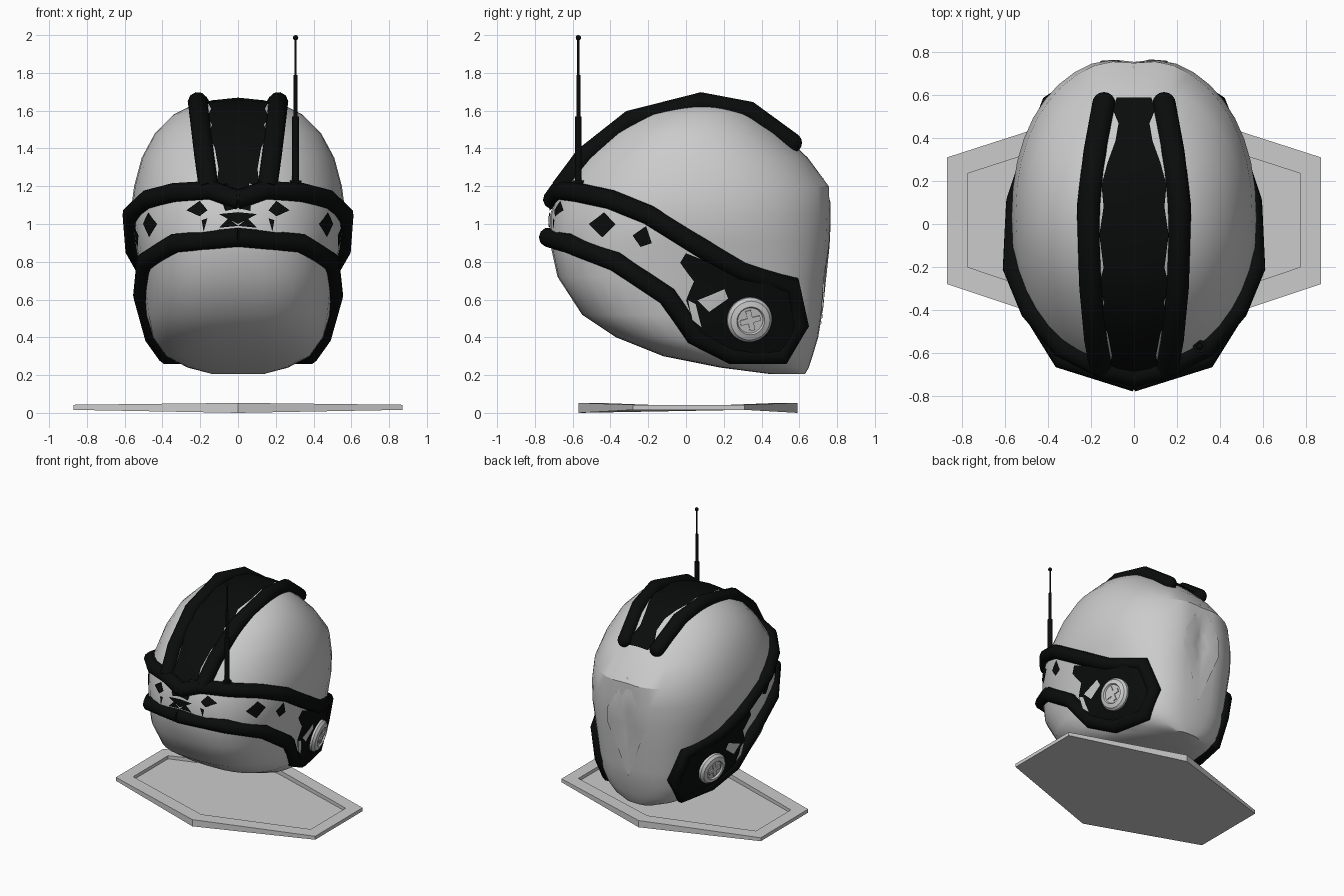
import bpy, bmesh, math
from mathutils import Vector, Matrix
from mathutils.bvhtree import BVHTree

if "Cube" in bpy.data.objects:
    bpy.data.objects.remove(bpy.data.objects["Cube"])

black = bpy.data.materials.new("black_trim")
black.diffuse_color = (0.003, 0.0035, 0.0035, 1)
black.use_nodes = True
black.node_tree.nodes["Principled BSDF"].inputs["Base Color"].default_value = black.diffuse_color


def finish(name, bm, mat=None, angle=35, normals=True):
    if normals:
        bmesh.ops.recalc_face_normals(bm, faces=bm.faces)
    me = bpy.data.meshes.new(name)
    bm.to_mesh(me)
    bm.free()
    ob = bpy.data.objects.new(name, me)
    bpy.context.collection.objects.link(ob)
    if mat:
        me.materials.append(mat)
    bpy.ops.object.select_all(action='DESELECT')
    ob.select_set(True)
    bpy.context.view_layer.objects.active = ob
    bpy.ops.object.shade_smooth_by_angle(angle=math.radians(angle))
    return ob


def spow(v, p):
    return math.copysign(abs(v) ** p, v)


# Helmet shell: stacked superellipse sections (z, front y, back y, half width, exponent)
rows = [(0.205, 0.45, 0.63, 0.15, 2.5), (0.24, 0.18, 0.65, 0.30, 2.5), (0.30, -0.12, 0.67, 0.41, 2.6),
        (0.40, -0.37, 0.70, 0.465, 2.8), (0.52, -0.55, 0.72, 0.49, 2.8), (0.72, -0.68, 0.74, 0.51, 2.7),
        (0.90, -0.72, 0.77, 0.545, 2.4), (1.05, -0.72, 0.78, 0.57, 2.2), (1.20, -0.67, 0.77, 0.55, 2.15),
        (1.35, -0.56, 0.65, 0.51, 2.1), (1.48, -0.43, 0.51, 0.44, 2.1), (1.58, -0.28, 0.39, 0.34, 2.1),
        (1.63, -0.13, 0.29, 0.24, 2.0)]
SEG = 40
bm = bmesh.new()
rings = []
for z, f, b, w, n in rows:
    ring = []
    for i in range(SEG):
        a = 2 * math.pi * i / SEG
        x = w * spow(math.cos(a), 2 / n)
        y = (f + b) / 2 + (b - f) / 2 * spow(math.sin(a), 2 / n)
        low = min(1, max(0, (0.85 - z) / 0.4))
        x *= 1 - 0.11 * low * min(1, max(0, (y + 0.05) / 0.4))   # narrower behind the jaw
        if y > 0.3:                                              # shallow valley down the back
            y -= 0.045 * max(0, 1 - abs(x) / 0.14) * max(0, 1 - abs(z - 0.97) / 0.42)
        ring.append(bm.verts.new((x, y, z)))
    rings.append(ring)
for r0, r1 in zip(rings, rings[1:]):
    for i in range(SEG):
        j = (i + 1) % SEG
        bm.faces.new((r0[i], r0[j], r1[j], r1[i]))
top = bm.verts.new((0, 0.08, 1.655))
for i in range(SEG):
    bm.faces.new((rings[-1][i], rings[-1][(i + 1) % SEG], top))
bm.faces.new(rings[0][::-1])
bmesh.ops.recalc_face_normals(bm, faces=bm.faces)
bvh = BVHTree.FromBMesh(bm)
finish("helmet_shell", bm, angle=30)


def near(p, off):
    loc, nor, _, _ = bvh.find_nearest(Vector(p))
    return loc + nor * off


def cast(p, d, off):
    loc, nor, _, _ = bvh.ray_cast(Vector(p), Vector(d))
    return loc + nor * off if loc else near(p, off)


def tube(name, pts, r):
    cu = bpy.data.curves.new(name, 'CURVE')
    cu.dimensions = '3D'
    cu.bevel_depth, cu.bevel_resolution, cu.use_fill_caps = r, 3, True
    sp = cu.splines.new('POLY')
    sp.points.add(len(pts) - 1)
    for q, p in zip(sp.points, pts):
        q.co = (*p, 1)
    ob = bpy.data.objects.new(name, cu)
    bpy.context.collection.objects.link(ob)
    cu.materials.append(black)
    bpy.ops.object.select_all(action='DESELECT')
    ob.select_set(True)
    bpy.context.view_layer.objects.active = ob
    bpy.ops.object.convert(target='MESH')
    bpy.ops.object.shade_smooth_by_angle(angle=math.radians(50))


def ball(name, p, r, mat):
    bm = bmesh.new()
    bmesh.ops.create_uvsphere(bm, u_segments=16, v_segments=8, radius=r, matrix=Matrix.Translation(p))
    finish(name, bm, mat)


def patch(name, pts, view, off, mat=None, s=1):
    """Polygon laid on the shell, seen from the side (y,z), front (x,z) or back (x,z)."""
    proj = {"side": lambda u, v: cast((2 * s, u, v), (-s, 0, 0), off),
            "front": lambda u, v: cast((u * s, -2, v), (0, 1, 0), off),
            "back": lambda u, v: cast((u * s, 2, v), (0, -1, 0), off)}[view]
    out = []
    for p, q in zip(pts, pts[1:] + pts[:1]):
        out += [Vector(p), (Vector(p) + Vector(q)) / 2]
    c = sum(out, Vector((0, 0))) / len(out)
    bm = bmesh.new()
    loops = [[bm.verts.new(proj(*(c + (p - c) * k))) for p in out] for k in (1, 0.66, 0.33)]
    mid = bm.verts.new(proj(*c))
    n = len(out)
    for i in range(n):
        j = (i + 1) % n
        for a, b in zip(loops, loops[1:]):
            bm.faces.new((a[i], a[j], b[j], b[i]))
        bm.faces.new((loops[-1][i], loops[-1][j], mid))
    finish(name, bm, mat)


# Black trim: crest ridges and the visor frame running round each ear
crest = [(.165, -.70, 1.2), (.185, -.55, 1.37), (.205, -.3, 1.56), (.212, .08, 1.64), (.18, .33, 1.59), (.14, .56, 1.43)]
frame = [(-.01, -.72, 1.13), (.15, -.7, 1.19), (.34, -.58, 1.17), (.48, -.4, 1.13), (.57, -.2, 1.05),
         (.56, .1, .86), (.53, .3, .74), (.42, .58, .67), (.36, .64, .46), (.37, .53, .28), (.42, .25, .28),
         (.48, .05, .4), (.49, -.1, .62), (.5, -.38, .8), (.33, -.62, .9), (-.01, -.74, .93)]
ear = [(.0, .6), (.06, .42), (.25, .3), (.52, .3), (.63, .46), (.57, .65), (.3, .73), (.0, .85), (-.03, .8), (.04, .7)]
side_spots = [[(-.51, 1.0), (-.43, 1.06), (-.37, 1.0), (-.44, .93)], [(-.28, .94), (-.21, .99), (-.18, .9), (-.24, .88)]]
front_spots = [[(.16, 1.07), (.2, 1.12), (.27, 1.07), (.2, 1.04)], [(.0, 1.0), (.1, 1.05), (.0, 1.06)],
               [(.05, 1.03), (.1, .98), (.0, .99)], [(.16, 1.03), (.18, .96), (.19, 1.02)]]
for s, side in ((1, "right"), (-1, "left")):
    flip = lambda pts, off: [near((x * s, y, z), off) for x, y, z in pts]
    tube(f"crest_ridge_{side}", flip(crest, 0.012), 0.054)
    ball(f"crest_ridge_end_{side}", flip(crest, 0.012)[-1], 0.054, black)
    tube(f"visor_frame_{side}", flip(frame[:6], 0.012) + flip(frame[6:12], -0.005) + flip(frame[12:], 0.01), 0.052)
    patch(f"ear_panel_{side}", ear, "side", 0.026, black, s)
    patch(f"ear_chip_a_{side}", [(.06, .6), (.2, .66), (.22, .61), (.12, .54)], "side", 0.032, None, s)
    patch(f"ear_chip_b_{side}", [(.01, .6), (.05, .58), (.08, .46), (.03, .5)], "side", 0.032, None, s)
    for k, pts in enumerate(side_spots):
        patch(f"visor_side_spot_{k}_{side}", pts, "side", 0.008, black, s)
    for k, pts in enumerate(front_spots):
        patch(f"visor_front_spot_{k}_{side}", pts, "front", 0.008, black, s)

    # Ear disc with a raised rim and a cross
    loc, nor, _, _ = bvh.ray_cast(Vector((2 * s, .33, .5)), Vector((-s, 0, 0)))
    m = Matrix.Translation(loc) @ nor.to_track_quat('Z', 'Y').to_matrix().to_4x4()
    bm = bmesh.new()
    prof = [(0.12, 0.0), (0.12, 0.04), (0.105, 0.058), (0.075, 0.066), (0.068, 0.054), (0.0, 0.054)]
    lp = [[bm.verts.new(m @ Vector((r * math.cos(t * math.pi / 16), r * math.sin(t * math.pi / 16), h)))
           for t in range(32)] for r, h in prof[:-1]]
    for a, b in zip(lp, lp[1:]):
        for i in range(32):
            bm.faces.new((a[i], a[(i + 1) % 32], b[(i + 1) % 32], b[i]))
    bm.faces.new(lp[-1])
    turn = Matrix.Rotation(math.radians(15), 4, 'Z')
    for sx, sy in ((0.11, 0.028), (0.028, 0.11)):
        bmesh.ops.create_cube(bm, size=1, matrix=m @ turn @ Matrix.Translation((0, 0, 0.054)) @ Matrix.Diagonal((sx, sy, 0.016, 1)))
    finish(f"ear_disc_{side}", bm)

# Black strip between the ridges, with scalloped edges
strip = [(-.71, .13), (-.66, .11), (-.6, .10), (-.5, .12), (-.42, .155), (-.36, .135), (-.28, .16), (-.2, .14),
         (-.05, .16), (.08, .14), (.18, .15), (.28, .12), (.38, .085), (.46, .07), (.52, .095), (.58, .08)]
bm = bmesh.new()
prev = None
for y, w in strip:
    row = [bm.verts.new(cast((w * k, y, 3), (0, 0, -1), 0.014)) for k in (-1, -.5, 0, .5, 1)]
    if prev:
        for i in range(4):
            bm.faces.new((prev[i], prev[i + 1], row[i + 1], row[i]))
    prev = row
finish("crest_strip", bm, black, normals=False)

# Diamond panel on the back
patch("back_diamond_panel", [(0, 1.24), (.15, .98), (.16, .85), (0, .45), (-.16, .85), (-.15, .98)], "back", 0.008)

# Antenna: stepped rod with a ball tip
bm = bmesh.new()
for r, z0, z1 in ((.03, 1.17, 1.23), (.018, 1.2, 1.57), (.011, 1.57, 1.79), (.006, 1.79, 1.98)):
    bmesh.ops.create_cone(bm, cap_ends=True, segments=16, radius1=r, radius2=r, depth=z1 - z0,
                          matrix=Matrix.Translation((.305, -.57, (z0 + z1) / 2)))
finish("antenna", bm, black)
ball("antenna_tip", (.305, -.57, 1.986), 0.014, black)

# Hexagonal base plate with a recessed floor
outer = [(.87, -.28), (.87, .31), (0, .59), (-.87, .31), (-.87, -.28), (0, -.57)]
inner = [(.775, -.2), (.775, .235), (0, .485), (-.775, .235), (-.775, -.2), (0, -.46)]
bm = bmesh.new()
lp = [[bm.verts.new((x, y, z + (0.016 if x and z == 0 else 0) - (0.01 if x and z == .053 else 0)))
       for x, y in ps] for ps, z in ((outer, 0), (outer, .053), (inner, .053), (inner, .018))]
for a, b in zip(lp, lp[1:]):
    for i in range(6):
        bm.faces.new((a[i], a[(i + 1) % 6], b[(i + 1) % 6], b[i]))
bm.faces.new(lp[0])
bm.faces.new(lp[-1])
finish("base_plate", bm, angle=10)
